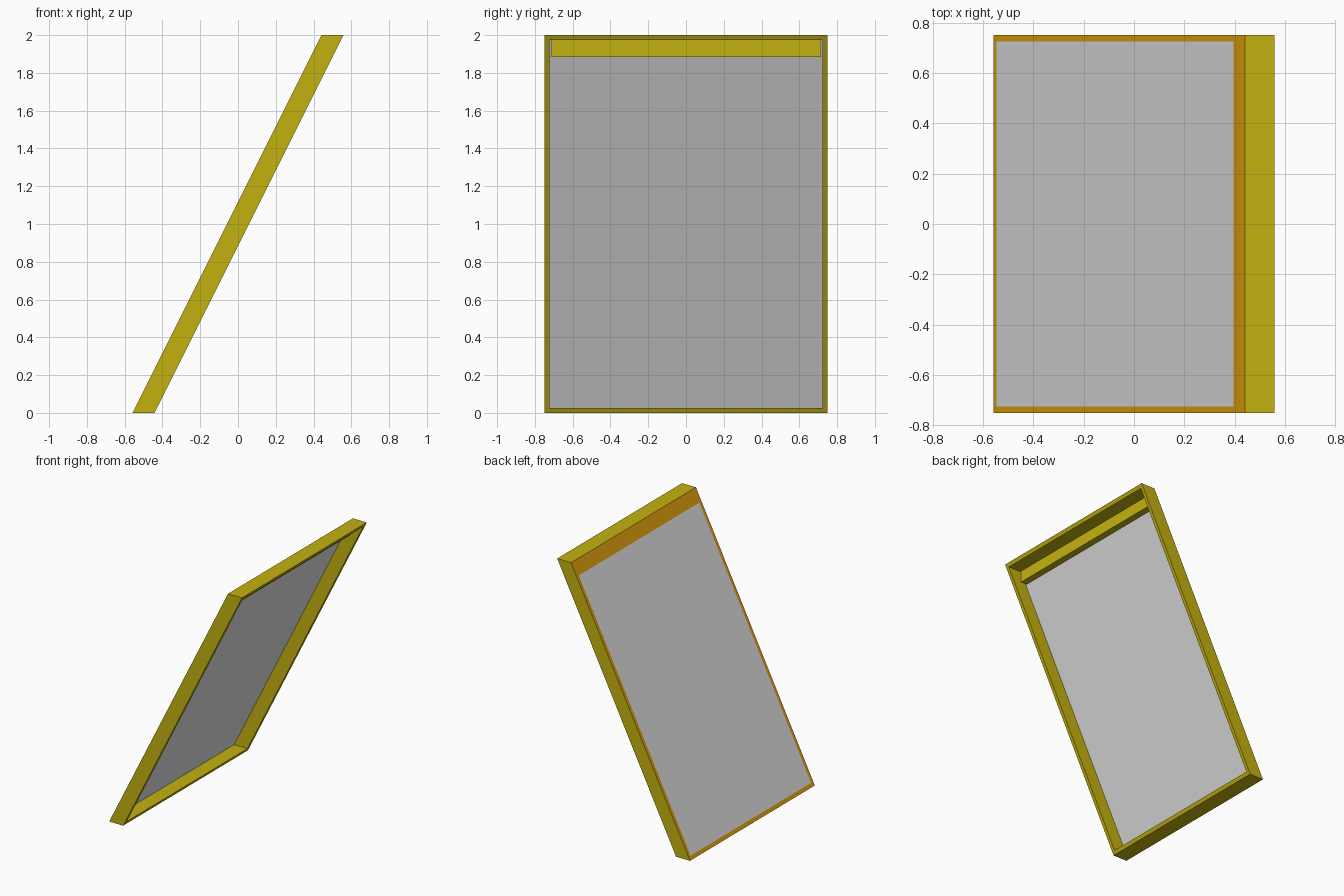
import bpy, bmesh
from mathutils import Vector

if "Cube" in bpy.data.objects:
    bpy.data.objects.remove(bpy.data.objects["Cube"], do_unlink=True)

HEIGHT, HALF_W = 2.0, 0.75
BACK, FRONT = -0.5586, -0.4414     # slab depth range at ground level
LEAN = 0.5                         # x shift per unit of height
BORDER, SHEET = 0.037, 0.006       # rim width and panel thickness


def material(name, colour):
    m = bpy.data.materials.new(name)
    m.use_nodes = True
    m.diffuse_color = colour
    m.node_tree.nodes["Principled BSDF"].inputs["Base Color"].default_value = colour
    return m


yellow = material("mustard yellow", (0.55, 0.445, 0.005, 1))
orange = material("dark orange", (0.79, 0.38, 0.005, 1))
grey = material("light grey", (0.8, 0.8, 0.8, 1))


def finish(name, bm, mats):
    bmesh.ops.recalc_face_normals(bm, faces=bm.faces)
    mesh = bpy.data.meshes.new(name)
    bm.to_mesh(mesh)
    bm.free()
    for m in mats:
        mesh.materials.append(m)
    obj = bpy.data.objects.new(name, mesh)
    bpy.context.collection.objects.link(obj)
    return obj


# Leaning tray: upright box, recessed on +x, bordered panel on -x, then sheared
bm = bmesh.new()
bmesh.ops.create_cube(bm, size=1)
bmesh.ops.scale(bm, verts=bm.verts, vec=(FRONT - BACK, 2 * HALF_W, HEIGHT))
bmesh.ops.translate(bm, verts=bm.verts, vec=((FRONT + BACK) / 2, 0, HEIGHT / 2))
bm.normal_update()
front = next(f for f in bm.faces if f.normal.x > 0.9)
back = next(f for f in bm.faces if f.normal.x < -0.9)

# Recess with a grey floor
bmesh.ops.inset_individual(bm, faces=[front], thickness=BORDER)
floor = bmesh.ops.extrude_discrete_faces(bm, faces=[front])["faces"][0]
for v in floor.verts:
    v.co.x = BACK + SHEET
floor.material_index = 2

# Orange border, deeper along the top, around the grey back of the panel
rim = bmesh.ops.inset_individual(bm, faces=[back], thickness=BORDER)["faces"]
for f in rim:
    f.material_index = 1
back.material_index = 2
for v in back.verts:
    if v.co.z > HEIGHT / 2:
        v.co.z = 1.906

for v in bm.verts:
    v.co.x += LEAN * v.co.z
finish("leaning_tray", bm, [yellow, orange, grey])

# Upright bar inside the top of the recess
bm = bmesh.new()
x_face = BACK + LEAN * HEIGHT
low, high = 1.885, 1.98
x_back = BACK + SHEET / 2
profile = [(x_face, high), (x_face, low),
           (x_back + LEAN * low, low), (x_back + LEAN * high, high)]
half = HALF_W - BORDER
end = bm.faces.new([bm.verts.new((x, -half, z)) for x, z in profile])
moved = bmesh.ops.extrude_face_region(bm, geom=[end], use_keep_orig=True)["geom"]
bmesh.ops.translate(bm, vec=Vector((0, 2 * half, 0)),
                    verts=[g for g in moved if isinstance(g, bmesh.types.BMVert)])
finish("top_bar", bm, [yellow])
